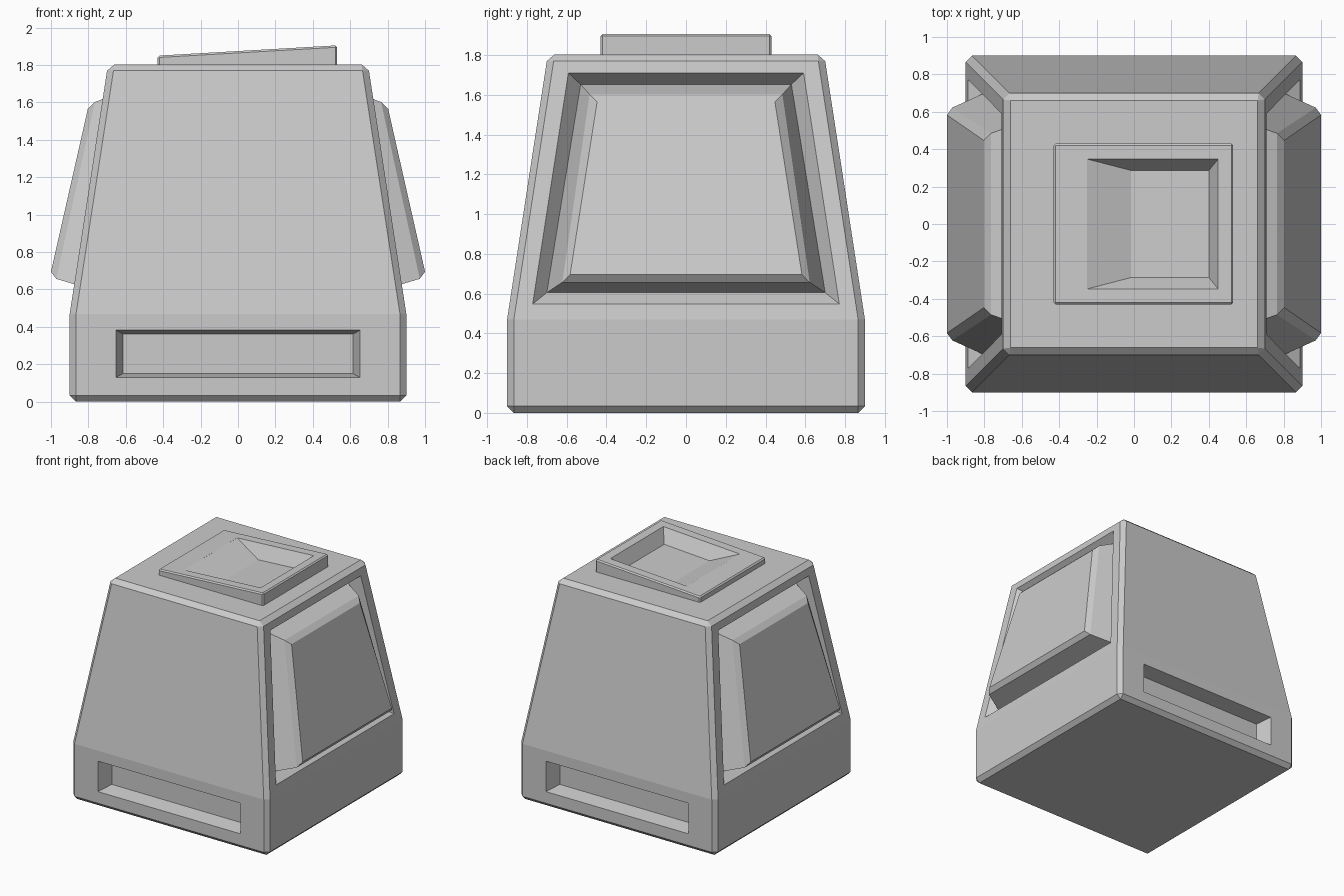
import bpy, bmesh
from mathutils import Vector

if "Cube" in bpy.data.objects:
    bpy.data.objects.remove(bpy.data.objects["Cube"], do_unlink=True)

grey = bpy.data.materials.new("light grey")
grey.use_nodes = True
COLOUR = (0.6, 0.6, 0.6, 1)
grey.diffuse_color = COLOUR
grey.node_tree.nodes["Principled BSDF"].inputs["Base Color"].default_value = COLOUR


def loft(name, rings, chamfer=0):
    """Solid through four-cornered rings, with chamfered sharp edges."""
    bm = bmesh.new()
    loops = [[bm.verts.new(p) for p in ring] for ring in rings]
    for a, b in zip(loops, loops[1:]):
        for i in range(4):
            j = (i + 1) % 4
            bm.faces.new((a[i], a[j], b[j], b[i]))
    bm.faces.new(loops[0])
    bm.faces.new(loops[-1])
    bmesh.ops.recalc_face_normals(bm, faces=bm.faces)
    if chamfer:
        sharp = [e for e in bm.edges if e.calc_face_angle() > 0.5]
        bmesh.ops.bevel(bm, geom=sharp, offset=chamfer, segments=1,
                        affect='EDGES', clamp_overlap=True)
    mesh = bpy.data.meshes.new(name)
    bm.to_mesh(mesh)
    bm.free()
    mesh.materials.append(grey)
    obj = bpy.data.objects.new(name, mesh)
    bpy.context.collection.objects.link(obj)
    return obj


def cut(obj, cutter):
    mod = obj.modifiers.new("cut", 'BOOLEAN')
    mod.operation, mod.solver, mod.object = 'DIFFERENCE', 'EXACT', cutter
    bpy.context.view_layer.objects.active = obj
    bpy.ops.object.modifier_apply(modifier=mod.name)


def discard(cutter):
    bpy.data.objects.remove(cutter, do_unlink=True)


def flat_ring(x0, x1, y, z0, z1):
    """Rectangle seen from above, height z0 at x0 and z1 at x1."""
    return [(x0, -y, z0), (x1, -y, z1), (x1, y, z1), (x0, y, z0)]


def side_ring(s, low, high):
    """Trapezoid on side s; low and high are (x, half width, z)."""
    (xa, ya, za), (xb, yb, zb) = low, high
    return [(s * xa, -ya, za), (s * xa, ya, za), (s * xb, yb, zb), (s * xb, -yb, zb)]


def slot_ring(s, y, half, z0, z1):
    return [(-half, s * y, z0), (half, s * y, z0), (half, s * y, z1), (-half, s * y, z1)]


# Tapered body on a straight base
body = loft("body", [flat_ring(-w, w, w, z, z)
                     for w, z in ((0.9, 0), (0.9, 0.47), (0.695, 1.803))], 0.034)

# Sloping collar on the top
collar = loft("top_collar", [flat_ring(-0.43, 0.53, 0.43, 1.79, 1.79),
                             flat_ring(-0.43, 0.53, 0.43, 1.85, 1.905)], 0.01)

# Hopper opening through the collar into the body
hopper = loft("hopper_cutter", [flat_ring(-0.015, 0.40, 0.286, 1.765, 1.79),
                                flat_ring(-0.25, 0.45, 0.347, 1.86, 1.90),
                                flat_ring(-0.25, 0.45, 0.347, 2.0, 2.0)])
cut(body, hopper)
cut(collar, hopper)
discard(hopper)

for s, side, end in ((1, "left", "back"), (-1, "right", "front")):
    # Groove around each side panel
    floor_low, floor_high = (0.80, 0.70, 0.605), (0.635, 0.53, 1.652)
    rim_low, rim_high = (0.889, 0.772, 0.547), (0.71, 0.592, 1.71)
    rings = [side_ring(s, floor_low, floor_high), side_ring(s, rim_low, rim_high)]
    rings.append([Vector(p) + Vector((s * 0.1, 0, 0)) for p in rings[1]])
    groove = loft("groove_cutter", rings)
    cut(body, groove)
    discard(groove)

    # Raised side panel with a chamfered face
    loft(side + "_side_panel", [
        side_ring(s, floor_low, floor_high),
        side_ring(s, (0.972, 0.622, 0.657), (0.765, 0.485, 1.602)),
        side_ring(s, (1.0, 0.583, 0.695), (0.803, 0.447, 1.565))])

    # Long slot at the front and back
    slot = loft(end + "_slot_cutter", [slot_ring(s, 0.77, 0.615, 0.15, 0.362),
                                       slot_ring(s, 0.9, 0.653, 0.13, 0.382),
                                       slot_ring(s, 1.0, 0.653, 0.13, 0.382)])
    cut(body, slot)
    discard(slot)
